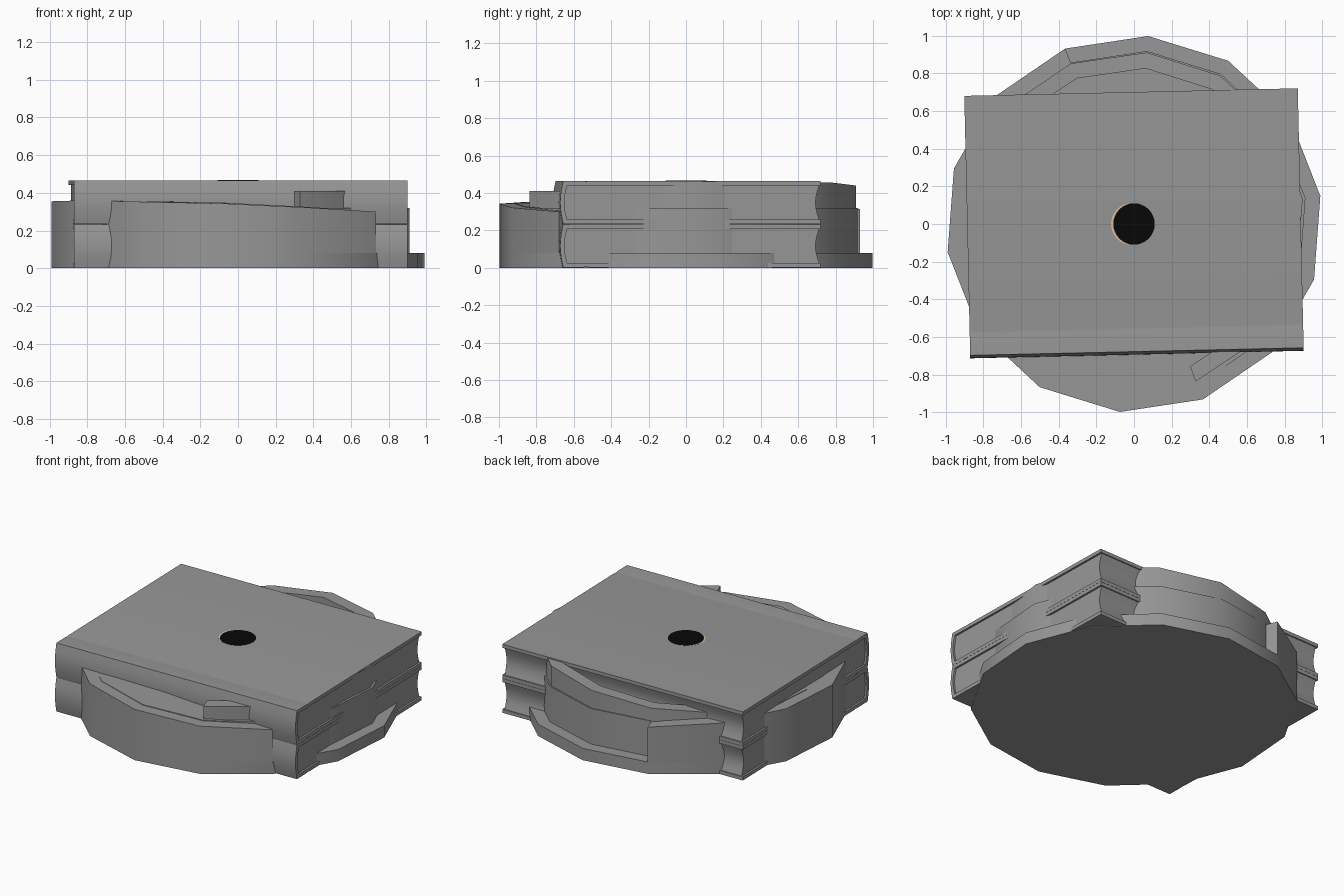
import bpy, bmesh, math

if "Cube" in bpy.data.objects:
    bpy.data.objects.remove(bpy.data.objects["Cube"])

N = 14
A0 = math.radians(8.57)


def material(name, color):
    mat = bpy.data.materials.new(name)
    mat.diffuse_color = color
    mat.use_nodes = True
    mat.node_tree.nodes["Principled BSDF"].inputs["Base Color"].default_value = mat.diffuse_color
    return mat


GREY = material("dark_grey", (0.31, 0.31, 0.31, 1))


def finish(name, bm):
    bmesh.ops.recalc_face_normals(bm, faces=bm.faces)
    me = bpy.data.meshes.new(name)
    bm.to_mesh(me)
    bm.free()
    me.materials.append(GREY)
    ob = bpy.data.objects.new(name, me)
    bpy.context.collection.objects.link(ob)
    bpy.ops.object.select_all(action='DESELECT')
    ob.select_set(True)
    bpy.context.view_layer.objects.active = ob
    bpy.ops.object.shade_smooth_by_angle(angle=math.radians(30))
    return ob


def rim_point(k, r, z):
    a = A0 + 2 * math.pi * k / N
    return (r * math.cos(a), r * math.sin(a), z)


def disc(name, r, z0, z1):
    bm = bmesh.new()
    bottom = [bm.verts.new(rim_point(k, r, z0)) for k in range(N)]
    top = [bm.verts.new(rim_point(k, r, z1)) for k in range(N)]
    bm.faces.new(bottom)
    bm.faces.new(top)
    for k in range(N):
        j = (k + 1) % N
        bm.faces.new((bottom[k], bottom[j], top[j], top[k]))
    return finish(name, bm)


def ramp_wall(name, start, heights, width, r0, r1, z0=0.02):
    """Curved wall from outer radius r0 to r1, with a top height for every rim corner."""
    bm = bmesh.new()
    rings = []
    for i, h in enumerate(heights):
        r_out = r0 + (r1 - r0) * i / (len(heights) - 1)
        r_in = r_out - width
        rings.append([bm.verts.new(rim_point(start + i, r, z)) for r, z in
                      ((r_out, z0), (r_out, h), (r_in, h), (r_in, z0))])
    for a, b in zip(rings, rings[1:]):
        for i in range(4):
            j = (i + 1) % 4
            bm.faces.new((a[i], a[j], b[j], b[i]))
    bm.faces.new(rings[0])
    bm.faces.new(rings[-1])
    return finish(name, bm)


def extrude_x(name, profile, half, z, turn):
    """Extrude a (y, z) profile along x, then lift and turn it."""
    bm = bmesh.new()
    ends = [[bm.verts.new((x, py, pz)) for py, pz in profile] for x in (-half, half)]
    n = len(profile)
    for e in ends:
        bm.faces.new(e)
    for i in range(n):
        j = (i + 1) % n
        bm.faces.new((ends[0][i], ends[0][j], ends[1][j], ends[1][i]))
    ob = finish(name, bm)
    ob.location = (0, 0.005, z)
    ob.rotation_euler.z = turn
    return ob


def arc(y, bulge, z0, z1, steps=8):
    return [(y + bulge * math.sin(math.pi * i / steps), z0 + (z1 - z0) * i / steps)
            for i in range(steps + 1)]


def book(name, z, h):
    t, turn = 0.024, math.radians(1.3)
    # Cover: two boards with shallow hinge grooves, joined by a rounded spine
    groove = [(-0.582, 0), (-0.565, 0.002), (-0.555, 0.002), (-0.538, 0)]
    outer = [(0.695, 0)] + [(y, d) for y, d in reversed(groove)]
    outer += arc(-0.682, -0.016, 0, h)
    outer += [(y, h - d) for y, d in groove] + [(0.695, h)]
    inner = [(0.695, h - t)] + arc(-0.66, -0.016, h - t, t) + [(0.695, t)]
    extrude_x(name + "_cover", outer + inner, 0.885, z, turn)
    # Pages: hollowed fore edge and a rounded back
    pages = arc(0.688, -0.02, t - 0.001, h - t + 0.001)
    pages += arc(-0.66, -0.016, h - t + 0.001, t - 0.001)
    extrude_x(name + "_pages", pages, 0.872, z, turn)


# Many-sided base and inner floor
disc("base_disc", 1.0, 0, 0.08)
disc("inner_floor", 0.92, 0.02, 0.32)

# Outer wall wraps the left side, inner wall winds around behind it
ramp_wall("outer_ramp", 4, [0.315, 0.345, 0.355, 0.355, 0.36, 0.352, 0.343, 0.322, 0.30],
          0.085, 1.0, 1.0)
ramp_wall("inner_ramp", 11, [0.41, 0.41, 0.44, 0.463, 0.464, 0.455, 0.44, 0.405, 0.375,
                             0.36, 0.355, 0.35], 0.085, 0.898, 0.925)
# Wide shelf at the front between the outer wall and the books
ramp_wall("front_shelf", 8, [0.35, 0.354, 0.347, 0.327, 0.305], 0.3, 0.92, 0.92)

# Two stacked books
book("lower_book", 0.002, 0.231)
book("upper_book", 0.234, 0.231)

# Dark round spot with a tan disc peeking out on its left
for name, x, z, color in (("tan_spot", -0.012, 0.4655, (0.75, 0.5, 0.32, 1)),
                          ("dark_spot", 0.0, 0.467, (0.002, 0.002, 0.002, 1))):
    bpy.ops.mesh.primitive_cylinder_add(vertices=32, radius=0.11, depth=0.006,
                                        location=(x, 0, z - 0.003))
    ob = bpy.context.object
    ob.name = name
    ob.data.materials.append(material(name, color))
